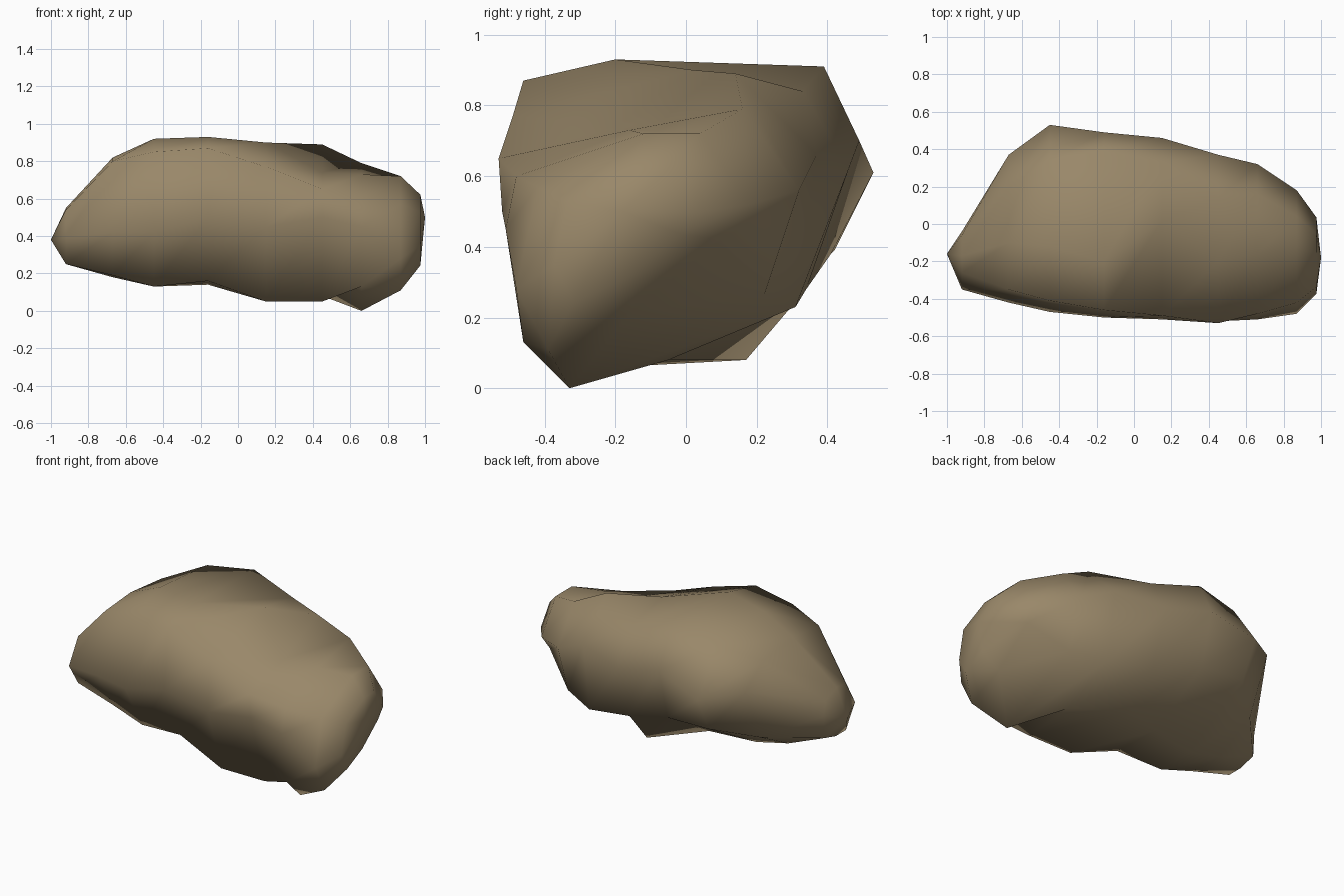
import bpy, bmesh

# Cross-sections along x: eight (y, z) points each, running
# low front, front, top front, top, top back, back, low back, underside
sections = [
    (-0.92, [(-.26, .25), (-.35, .39), (-.26, .54), (-.17, .55), (-.06, .51), (-.04, .42), (-.05, .28), (-.16, .25)]),
    (-0.67, [(-.28, .19), (-.42, .42), (-.35, .80), (-.10, .82), (.20, .79), (.37, .66), (.22, .32), (-.05, .18)]),
    (-0.45, [(-.30, .13), (-.47, .42), (-.41, .85), (-.12, .92), (.34, .88), (.53, .61), (.42, .39), (-.05, .13)]),
    (-0.16, [(-.34, .16), (-.50, .50), (-.46, .87), (-.20, .93), (.39, .91), (.49, .70), (.41, .38), (.00, .14)]),
    (0.15, [(-.38, .05), (-.51, .45), (-.49, .77), (.02, .90), (.33, .84), (.46, .62), (.34, .28), (.17, .08)]),
    (0.45, [(-.38, .05), (-.52, .50), (-.53, .65), (-.20, .74), (.14, .89), (.37, .66), (.31, .23), (-.05, .08)]),
    (0.66, [(-.46, .13), (-.51, .45), (-.48, .60), (-.16, .73), (.16, .79), (.32, .56), (.22, .26), (-.33, .00)]),
    (0.87, [(-.39, .11), (-.48, .28), (-.42, .57), (-.12, .72), (.04, .72), (.18, .52), (.10, .42), (-.15, .22)]),
]
# Rounded right end: the last section shrunk towards the tip
cy, cz, f = -0.20, 0.46, 0.62
sections.append((0.975, [(cy + (y - cy) * f, cz + (z - cz) * f) for y, z in sections[-1][1]]))

bm = bmesh.new()
rings = [[bm.verts.new((x, y, z)) for y, z in pts] for x, pts in sections]

# Skin between neighbouring sections
for a, b in zip(rings, rings[1:]):
    for i in range(8):
        j = (i + 1) % 8
        bm.faces.new((a[i], a[j], b[j], b[i]))

# Close both ends with a tip
for ring, tip in ((rings[0], (-1, -.16, .38)), (rings[-1], (1, -.18, .50))):
    v = bm.verts.new(tip)
    for i in range(8):
        bm.faces.new((ring[i], ring[(i + 1) % 8], v))

bmesh.ops.recalc_face_normals(bm, faces=bm.faces[:])
for face in bm.faces:
    face.smooth = True

# Boulder object with one stone colour
mesh = bpy.data.meshes.new("boulder")
bm.to_mesh(mesh)
bm.free()
stone = bpy.data.materials.new("brown stone")
stone.diffuse_color = (0.32, 0.245, 0.142, 1)
mesh.materials.append(stone)
boulder = bpy.data.objects.new("boulder", mesh)
bpy.context.collection.objects.link(boulder)
